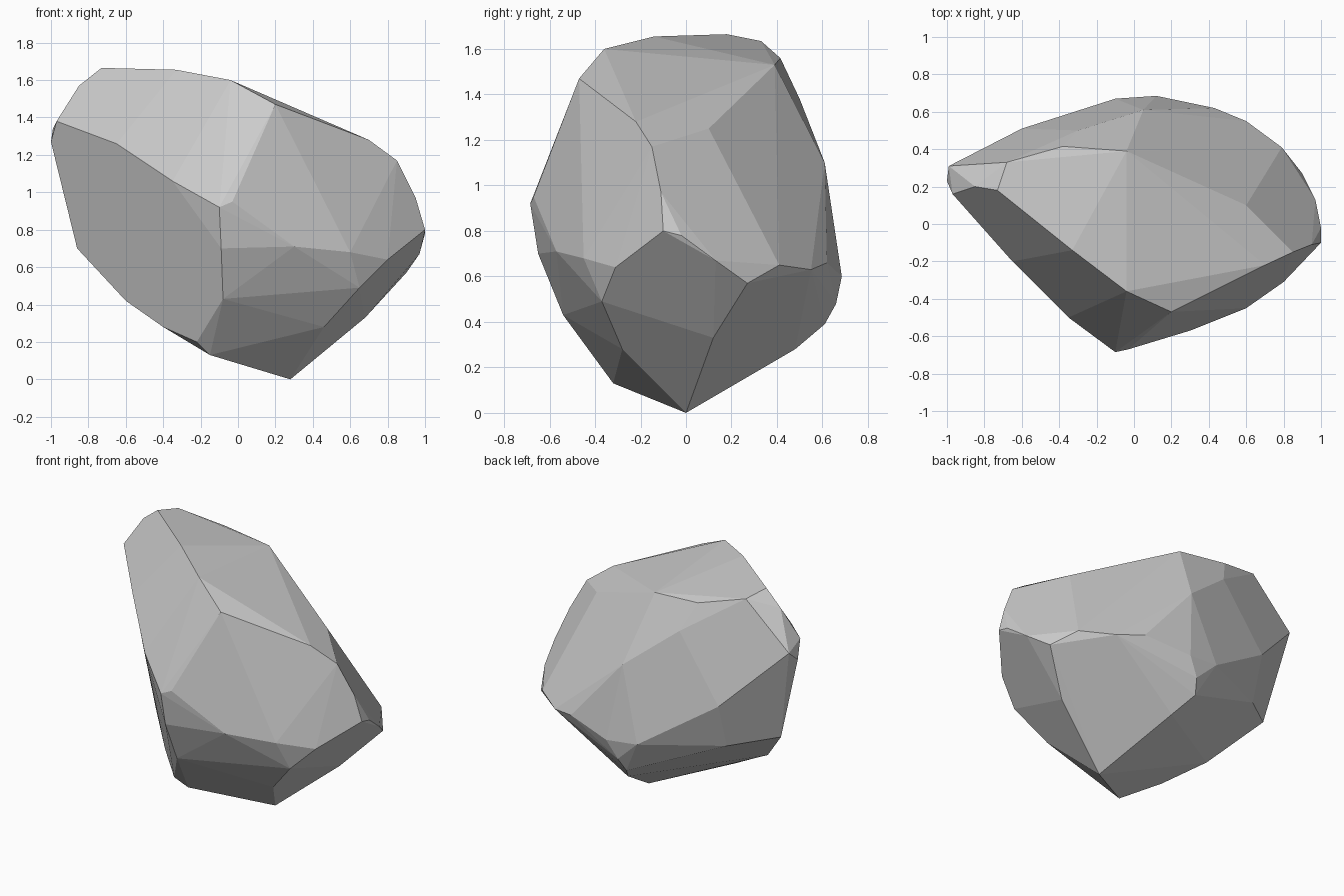
import bpy, bmesh, math

# corner points of the rock, grouped by region
crown = [(-.73, .18, 1.665), (-.68, .33, 1.635), (-.33, -.14, 1.655), (-.04, -.36, 1.6),
         (.2, -.47, 1.47), (.7, -.22, 1.28), (.6, .1, 1.25), (-.04, .39, 1.53),
         (-.38, .415, 1.56), (-.85, .2, 1.57)]
left = [(-.97, .16, 1.38), (-1, .23, 1.27), (-.99, .31, 1.34),
        (-.86, .21, .7), (-.6, -.02, .42), (-.4, -.21, .28),
        (-.65, -.2, 1.26), (-.35, -.5, 1.06)]
front = [(-.1, -.685, .92), (-.03, -.67, .95), (-.09, -.65, .7), (-.08, -.54, .43),
         (-.22, -.37, .2), (-.15, -.32, .13), (.3, -.57, .71), (.65, -.37, .49),
         (.6, -.45, .68), (.8, -.31, .64)]
right = [(.85, -.15, 1.17), (.95, -.11, .97), (1, -.1, .8), (1, -.02, .78),
         (.97, .13, .67), (.9, .27, .57), (.68, .12, .33), (.46, -.28, .28)]
back = [(.79, .41, .65), (.6, .55, .63), (.43, .62, .66), (.12, .685, .6),
        (.02, .61, .39), (.05, .66, .48), (.1, .48, .28), (-.1, .67, .62),
        (.05, .61, 1.1), (-.6, .51, .95), (-.6, .42, .65), (-.3, .5, 1.38)]
foot = [(.28, 0, 0)]

# wrap the points in a faceted shell
bm = bmesh.new()
for p in crown + left + front + right + back + foot:
    bm.verts.new(p)
hull = bmesh.ops.convex_hull(bm, input=bm.verts)
unused = {v for v in hull["geom_interior"] if isinstance(v, bmesh.types.BMVert)}
bmesh.ops.delete(bm, geom=list(unused), context='VERTS')
# merge nearly flat neighbours into broad facets
bmesh.ops.dissolve_limit(bm, angle_limit=math.radians(4), verts=bm.verts, edges=bm.edges)
bmesh.ops.recalc_face_normals(bm, faces=bm.faces)

mesh = bpy.data.meshes.new("rock")
bm.to_mesh(mesh)
bm.free()
rock = bpy.data.objects.new("rock", mesh)
bpy.context.collection.objects.link(rock)
